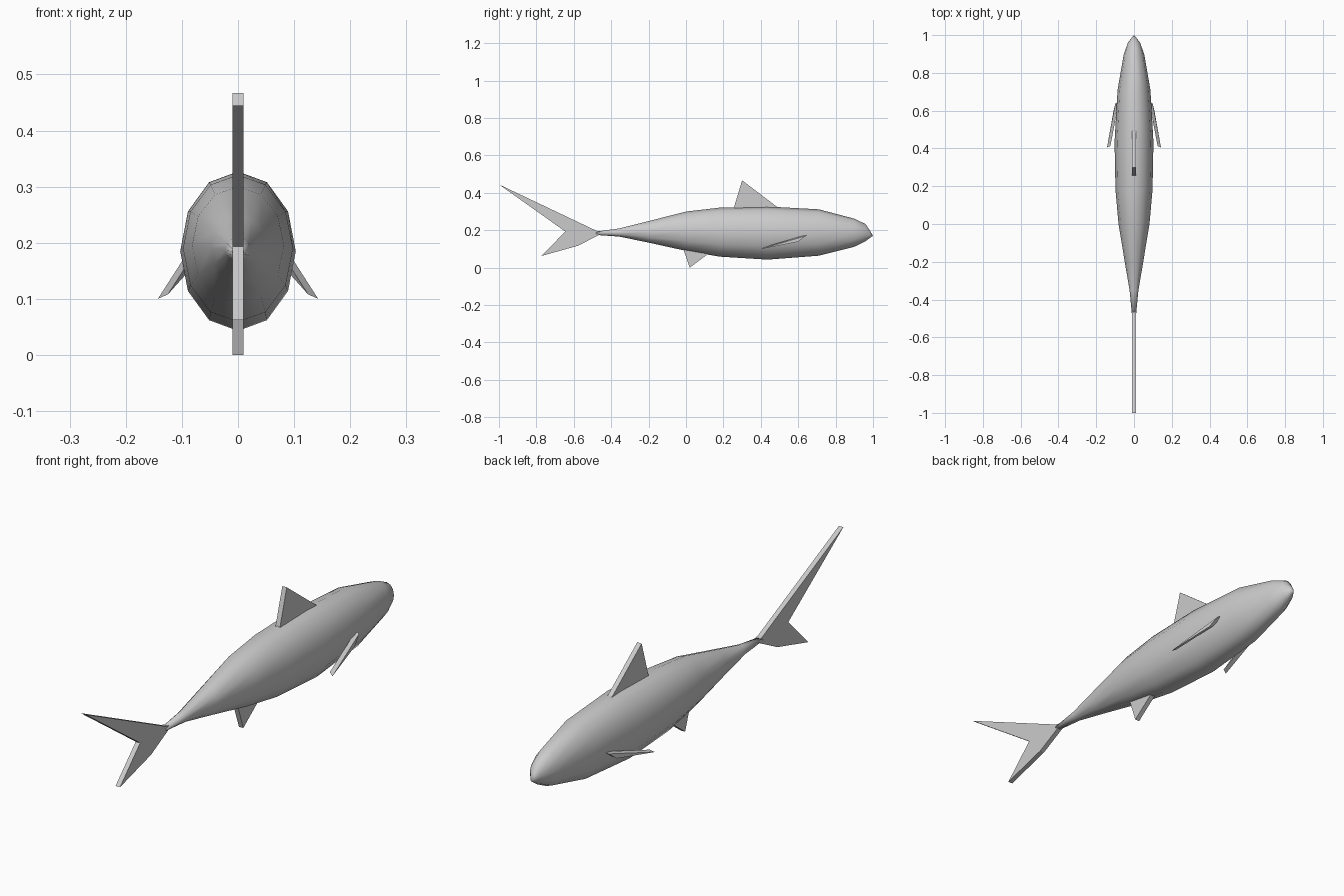
import bpy, bmesh, math
from mathutils import Vector

if "Cube" in bpy.data.objects:
    bpy.data.objects.remove(bpy.data.objects["Cube"])

grey = bpy.data.materials.new("plain grey")
grey.diffuse_color = (0.6, 0.6, 0.6, 1)
grey.use_nodes = True
grey.node_tree.nodes["Principled BSDF"].inputs["Base Color"].default_value = grey.diffuse_color


def finish(name, bm, smooth=False):
    bmesh.ops.recalc_face_normals(bm, faces=bm.faces)
    for f in bm.faces:
        f.smooth = smooth
    me = bpy.data.meshes.new(name)
    bm.to_mesh(me)
    bm.free()
    me.materials.append(grey)
    ob = bpy.data.objects.new(name, me)
    bpy.context.collection.objects.link(ob)
    return ob


def plate(name, points, offset):
    """Flat outline pushed along an offset to give it thickness."""
    bm = bmesh.new()
    a = [bm.verts.new(p) for p in points]
    b = [bm.verts.new(Vector(p) + Vector(offset)) for p in points]
    bm.faces.new(a)
    bm.faces.new(b[::-1])
    n = len(a)
    for i in range(n):
        j = (i + 1) % n
        bm.faces.new((a[i], b[i], b[j], a[j]))
    return finish(name, bm)


def centre_fin(name, outline):
    return plate(name, [(-0.01, y, z) for y, z in outline], (0.02, 0, 0))


# Body: twelve-sided elliptical rings (y, top, bottom, half width)
RINGS = [
    (-0.48, 0.193, 0.175, 0.011),
    (-0.355, 0.210, 0.166, 0.023),
    (-0.20, 0.249, 0.134, 0.049),
    (0.0, 0.300, 0.090, 0.082),
    (0.18, 0.321, 0.059, 0.098),
    (0.435, 0.327, 0.043, 0.103),
    (0.71, 0.312, 0.064, 0.087),
    (0.90, 0.262, 0.112, 0.054),
    (0.96, 0.233, 0.142, 0.032),
    (0.985, 0.196, 0.160, 0.013),
]
bm = bmesh.new()
loops = []
for y, top, bottom, w in RINGS:
    mid, h = (top + bottom) / 2, (top - bottom) / 2
    loops.append([bm.verts.new((w * math.cos(math.tau * k / 12), y,
                                mid + h * math.sin(math.tau * k / 12)))
                  for k in range(12)])
for a, b in zip(loops, loops[1:]):
    for k in range(12):
        j = (k + 1) % 12
        bm.faces.new((a[k], a[j], b[j], b[k]))
bm.faces.new(loops[0])
nose = bm.verts.new((0, 1.0, 0.17))
for k in range(12):
    bm.faces.new((loops[-1][k], loops[-1][(k + 1) % 12], nose))
finish("body", bm, smooth=True)

# Fins on the centre line
centre_fin("tail_fin", [(-0.46, 0.193), (-0.48, 0.198), (-1.0, 0.445),
                        (-0.645, 0.193), (-0.775, 0.062), (-0.575, 0.118),
                        (-0.46, 0.178)])
centre_fin("dorsal_fin", [(0.25, 0.30), (0.30, 0.467), (0.50, 0.315)])
centre_fin("belly_fin", [(-0.02, 0.115), (0.02, 0.0), (0.12, 0.075)])

# Swept-back side fins
for side, name in ((1, "right_side_fin"), (-1, "left_side_fin")):
    plate(name, [(side * 0.098, 0.64, 0.170), (side * 0.108, 0.60, 0.139),
                 (side * 0.143, 0.405, 0.100)],
          (side * -0.018, 0.008, 0.008))
